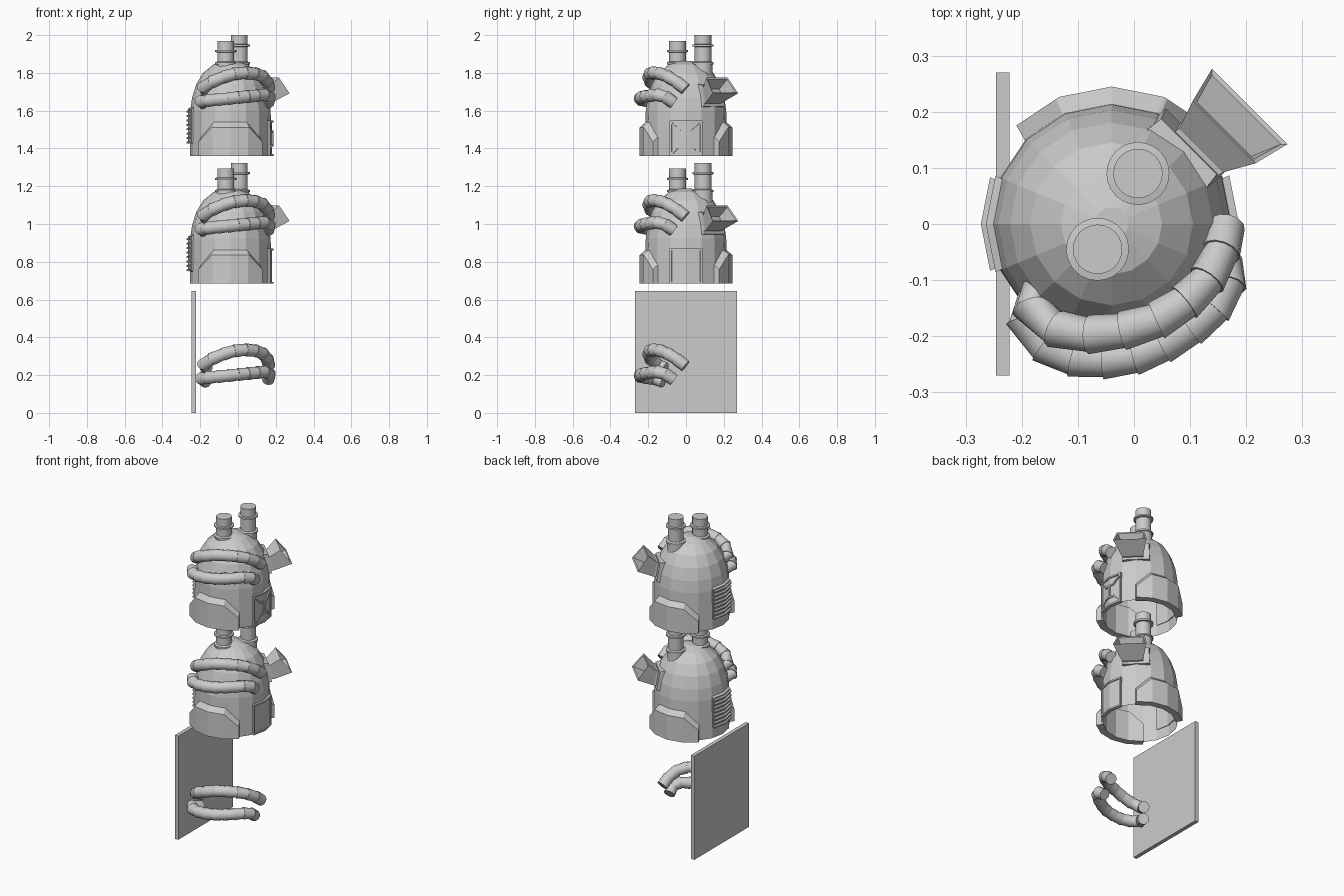
import bpy, bmesh, math
from mathutils import Vector

if "Cube" in bpy.data.objects:
    bpy.data.objects.remove(bpy.data.objects["Cube"])

CX = -0.04                      # dome axis
GREY = bpy.data.materials.new("plain grey")
GREY.diffuse_color = (0.6, 0.6, 0.6, 1)
GREY.use_nodes = True
GREY.node_tree.nodes["Principled BSDF"].inputs["Base Color"].default_value = GREY.diffuse_color


def finish(name, bm, z=0.0, smooth=False):
    bmesh.ops.recalc_face_normals(bm, faces=bm.faces[:])
    me = bpy.data.meshes.new(name)
    bm.to_mesh(me)
    bm.free()
    me.materials.append(GREY)
    ob = bpy.data.objects.new(name, me)
    ob.location.z = z
    bpy.context.collection.objects.link(ob)
    if smooth:
        bpy.context.view_layer.objects.active = ob
        ob.select_set(True)
        bpy.ops.object.shade_smooth_by_angle(angle=math.radians(35))
        ob.select_set(False)
    return ob


def bridge(bm, loops, cap_start=False, cap_end=False):
    """Skin a list of closed point loops."""
    rings = [[bm.verts.new(p) for p in lp] for lp in loops]
    for a, b in zip(rings, rings[1:]):
        n = len(a)
        for i in range(n):
            j = (i + 1) % n
            bm.faces.new((a[i], a[j], b[j], b[i]))
    if cap_start:
        bm.faces.new(rings[0])
    if cap_end:
        bm.faces.new(rings[-1])


def circle(r, h, n, x=CX, y=0.0):
    return [(x + r * math.cos(2 * math.pi * i / n),
             y + r * math.sin(2 * math.pi * i / n), h) for i in range(n)]


def on_wall(deg, r, h):
    """Point on the 16-sided wall of corner radius r."""
    off = math.radians((deg % 22.5) - 11.25)
    rr = r * math.cos(math.radians(11.25)) / math.cos(off)
    a = math.radians(deg)
    return (CX + rr * math.cos(a), rr * math.sin(a), h)


def wrap(name, cols, r1, z, r0=0.205, low=0.0, top=0.0, side=0.0):
    """Plate wrapped around the wall; cols = (angle, bottom, top)."""
    bm = bmesh.new()
    loops = []
    last = len(cols) - 1
    for k, (a, b, t) in enumerate(cols):
        a_in = a + (-side if k == 0 else side if k == last else 0)
        loops.append([on_wall(a_in, r0, b), on_wall(a, r1, b + low),
                      on_wall(a, r1, t - top), on_wall(a_in, r0, t)])
    bridge(bm, loops, True, True)
    finish(name, bm, z)


def lathe(name, profile, n, x, y, z, smooth=True):
    bm = bmesh.new()
    bridge(bm, [circle(r, h, n, x, y) for r, h in profile], False, True)
    finish(name, bm, z, smooth)


def tube(name, pts, z):
    """Ribbed hose: stepped, slightly tapered rings along a path."""
    pts = [Vector(p) for p in pts]
    bm = bmesh.new()
    loops = []
    n = 12
    for i, p in enumerate(pts):
        t = (pts[min(i + 1, len(pts) - 1)] - pts[max(i - 1, 0)]).normalized()
        u = t.cross(Vector((0, 0, 1))).normalized()
        v = u.cross(t)
        for r in ((0.031, 0.035) if 0 < i < len(pts) - 1 else (0.033,)):
            loops.append([p + r * (math.cos(2 * math.pi * k / n) * u
                                   + math.sin(2 * math.pi * k / n) * v) for k in range(n)])
    bridge(bm, loops, True, True)
    finish(name, bm, z, True)


UPPER = [(-.165, -.11, .235), (-.183, -.15, .255), (-.14, -.187, .285), (-.08, -.197, .31),
         (-.02, -.19, .328), (.04, -.172, .334), (.09, -.14, .33), (.13, -.1, .315),
         (.155, -.05, .285), (.165, -.003, .248)]
LOWER = [(-.17, -.12, .165), (-.193, -.175, .182), (-.16, -.215, .187), (-.11, -.238, .192),
         (-.055, -.242, .197), (0, -.235, .203), (.05, -.215, .208), (.1, -.185, .213),
         (.142, -.15, .217), (.166, -.108, .205), (.16, -.065, .175)]


def hoses(prefix, z):
    tube(prefix + "_upper_hose", UPPER, z)
    tube(prefix + "_lower_hose", LOWER, z)


def scoop(prefix, z):
    def loc(u, t, h):           # outward, sideways, up -> position at 45 degrees
        s = math.sqrt(0.5)
        return (CX + s * (u - t), s * (u + t), h)

    def quad(ub, uT, tb, tt, hb, ht, c):
        return [loc(ub, c - tb, hb), loc(ub, c + tb, hb), loc(uT, c + tt, ht), loc(uT, c - tt, ht)]
    # mounting plate
    bm = bmesh.new()
    bridge(bm, [quad(.16, .14, .077, .077, .255, .385, 0),
                quad(.214, .195, .077, .07, .262, .375, 0)], True, True)
    finish(prefix + "_scoop_mount", bm, z)
    # flared, hollow scoop
    bm = bmesh.new()
    bridge(bm, [quad(.19, .18, .055, .055, .275, .36, -.015),
                quad(.225, .205, .06, .055, .28, .365, -.02),
                quad(.322, .258, .095, .079, .332, .415, -.026),
                quad(.314, .262, .087, .072, .335, .405, -.026),
                quad(.235, .215, .06, .055, .305, .355, -.02)], True, True)
    finish(prefix + "_scoop", bm, z)


def dome(prefix, z, ribbed):
    # shell, open underneath
    bm = bmesh.new()
    prof = [(.215, 0), (.215, .13), (.213, .24), (.203, .31), (.181, .38),
            (.145, .44), (.09, .485), (.03, .503)]
    bridge(bm, [circle(r, h, 16) for r, h in prof], False, True)
    finish(prefix + "_dome", bm, z)
    # thick chamfered skirts, front and back
    for nm, d in (("front", 270), ("back", 90)):
        wrap(f"{prefix}_{nm}_skirt",
             [(d - 44, 0, .11), (d - 24, 0, .187), (d - 22.5, 0, .187), (d, 0, .187),
              (d + 22.5, 0, .187), (d + 24, 0, .187), (d + 44, 0, .11)],
             .245, z, top=.035, side=3)
    # louvred vent on the left
    wrap(prefix + "_vent_back", [(157.5, .06, .26), (180, .06, .26), (202.5, .06, .26)],
         .224, z, low=.01, top=.01)
    for i in range(8):
        h = .066 + i * .0235
        wrap(f"{prefix}_vent_slat_{i}", [(159, h, h + .02), (180, h, h + .02), (201, h, h + .02)],
             .233, z, top=.012)
    # hatch on the right
    wrap(prefix + "_hatch", [(-22.4, 0, .187), (0, 0, .187), (22.4, 0, .187)], .220, z)
    bars = [(0, .01), (.177, .187)]
    for i, (b, t) in enumerate(bars):
        wrap(f"{prefix}_hatch_rail_{i}", [(-22.4, b, t), (0, b, t), (22.4, b, t)], .227, z)
    for i, s in enumerate((-1, 1)):
        a0, a1 = sorted((s * 22.4, s * 19.8))
        wrap(f"{prefix}_hatch_post_{i}", [(a0, 0, .187), (a1, 0, .187)], .227, z)
    if ribbed:                  # braced cross pattern
        for i, (b, t) in enumerate(((.05, .06), (.125, .135))):
            wrap(f"{prefix}_brace_bar_{i}", [(-9, b, t), (0, b, t), (9, b, t)], .227, z)
        wrap(prefix + "_brace_post", [(-2, .06, .125), (0, .06, .125), (2, .06, .125)], .227, z)
        for s in (-1, 1):
            for nm, near, far in (("low", .05, .008), ("high", .125, .167)):
                c = [(s * 8, near, near + .011), (s * 20, far, far + .011)]
                wrap(f"{prefix}_brace_{nm}_{s}", sorted(c), .227, z)
    # two chimneys with collars
    for nm, x, y, t in (("front", -.065, -.045, .61), ("back", .007, .09, .64)):
        lathe(f"{prefix}_{nm}_chimney",
              [(.05, .40), (.05, .485), (.056, .485), (.056, .495), (.044, .5),
               (.044, t - .062), (.056, t - .06), (.056, t - .05), (.044, t - .048),
               (.044, t)], 24, x, y, z)
    scoop(prefix, z)
    hoses(prefix, z + .107)


dome("upper", 1.36, True)
dome("lower", .684, False)
hoses("loose", 0.0)

# standing flat board
bm = bmesh.new()
bridge(bm, [[(x, -.27, 0), (x, .27, 0), (x, .27, .645), (x, -.27, .645)]
            for x in (-.246, -.222)], True, True)
finish("flat_board", bm)
